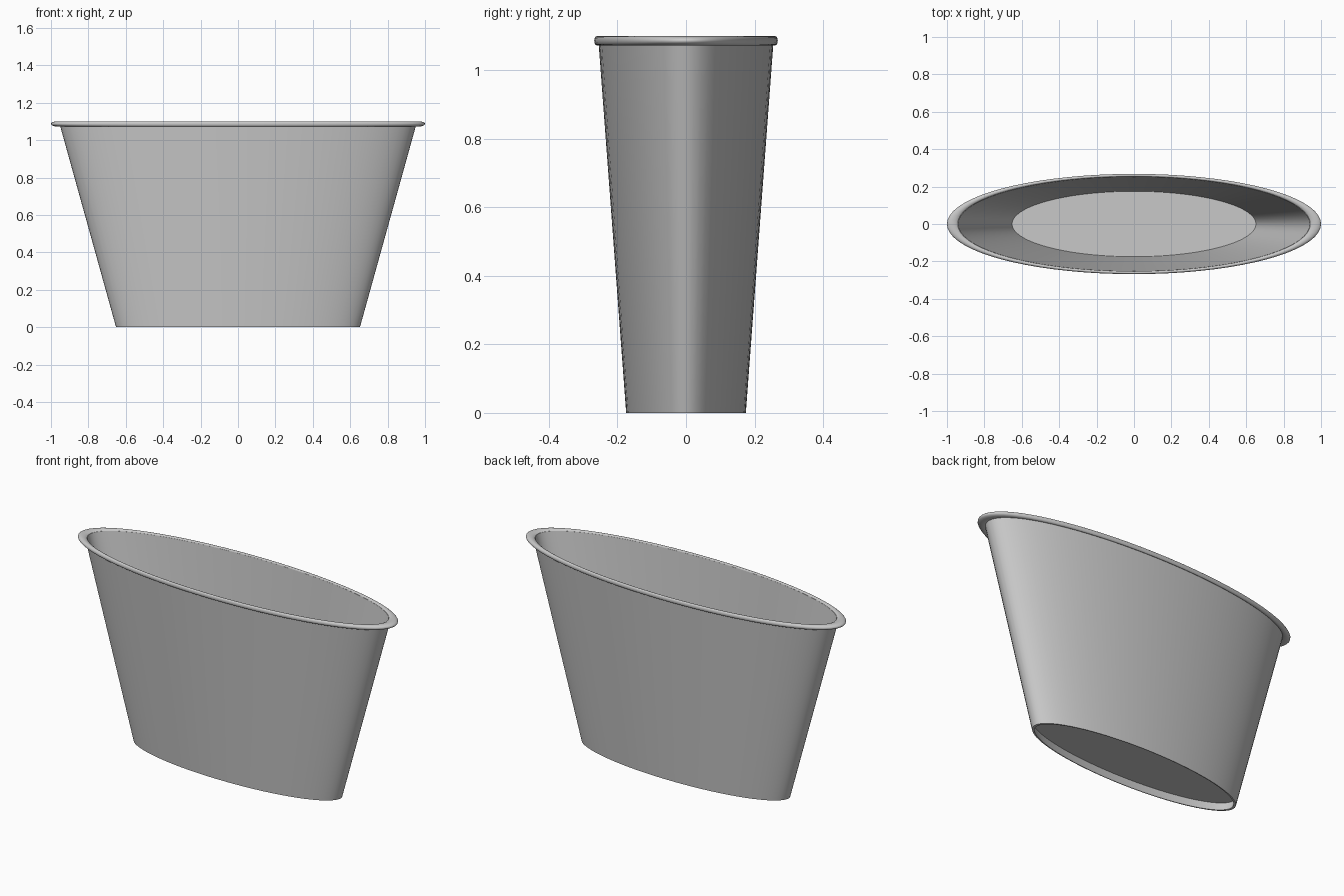
import bpy
import bmesh
from math import sin, cos, pi, radians

SEGMENTS = 72
DEPTH = 0.268       # ratio of oval depth to width
BASE, FLARE = 0.652, 0.278
WALL = 0.015
TOP = 1.1

cube = bpy.data.objects.get("Cube")
if cube:
    bpy.data.objects.remove(cube, do_unlink=True)

grey = bpy.data.materials.new("plain_grey")
grey.use_nodes = True
colour = (0.58, 0.58, 0.58, 1)
grey.diffuse_color = colour
grey.node_tree.nodes["Principled BSDF"].inputs["Base Color"].default_value = colour


def outer(z):
    """Half width of the flared outer wall at a height."""
    return BASE + FLARE * z


def oval_lathe(name, profile, closed, angle):
    """Sweep a (half width, height) profile around an oval; cap it if open."""
    bm = bmesh.new()
    rings = []
    for r, z in profile:
        rings.append([bm.verts.new((r * cos(2 * pi * i / SEGMENTS),
                                    DEPTH * r * sin(2 * pi * i / SEGMENTS), z))
                      for i in range(SEGMENTS)])
    pairs = list(zip(rings, rings[1:]))
    if closed:
        pairs.append((rings[-1], rings[0]))
    else:
        bm.faces.new(rings[0])
        bm.faces.new(rings[-1])
    for a, b in pairs:
        for i in range(SEGMENTS):
            j = (i + 1) % SEGMENTS
            bm.faces.new((a[i], a[j], b[j], b[i]))
    bmesh.ops.recalc_face_normals(bm, faces=bm.faces)
    mesh = bpy.data.meshes.new(name)
    bm.to_mesh(mesh)
    bm.free()
    mesh.materials.append(grey)
    obj = bpy.data.objects.new(name, mesh)
    bpy.context.collection.objects.link(obj)
    bpy.ops.object.select_all(action='DESELECT')
    obj.select_set(True)
    bpy.context.view_layer.objects.active = obj
    bpy.ops.object.shade_smooth_by_angle(angle=radians(angle))
    return obj


# Thin flared wall, open at both ends
wall_top = TOP - 0.008
oval_lathe("tub_wall", [(outer(0), 0), (outer(wall_top), wall_top),
                        (outer(wall_top) - WALL, wall_top),
                        (outer(0) - WALL, 0)], True, 40)

# Floor raised a little above the foot of the wall
low, high = 0.045, 0.055
oval_lathe("tub_floor", [(outer(low) - WALL / 2, low),
                         (outer(high) - WALL / 2, high)], False, 40)

# Rounded rim rolled outwards around the top
half_w, half_h, steps = 0.03, 0.0135, 20
rim = [(1 - half_w + half_w * cos(2 * pi * k / steps),
        TOP - half_h + half_h * sin(2 * pi * k / steps)) for k in range(steps)]
oval_lathe("rolled_rim", rim, True, 60)
